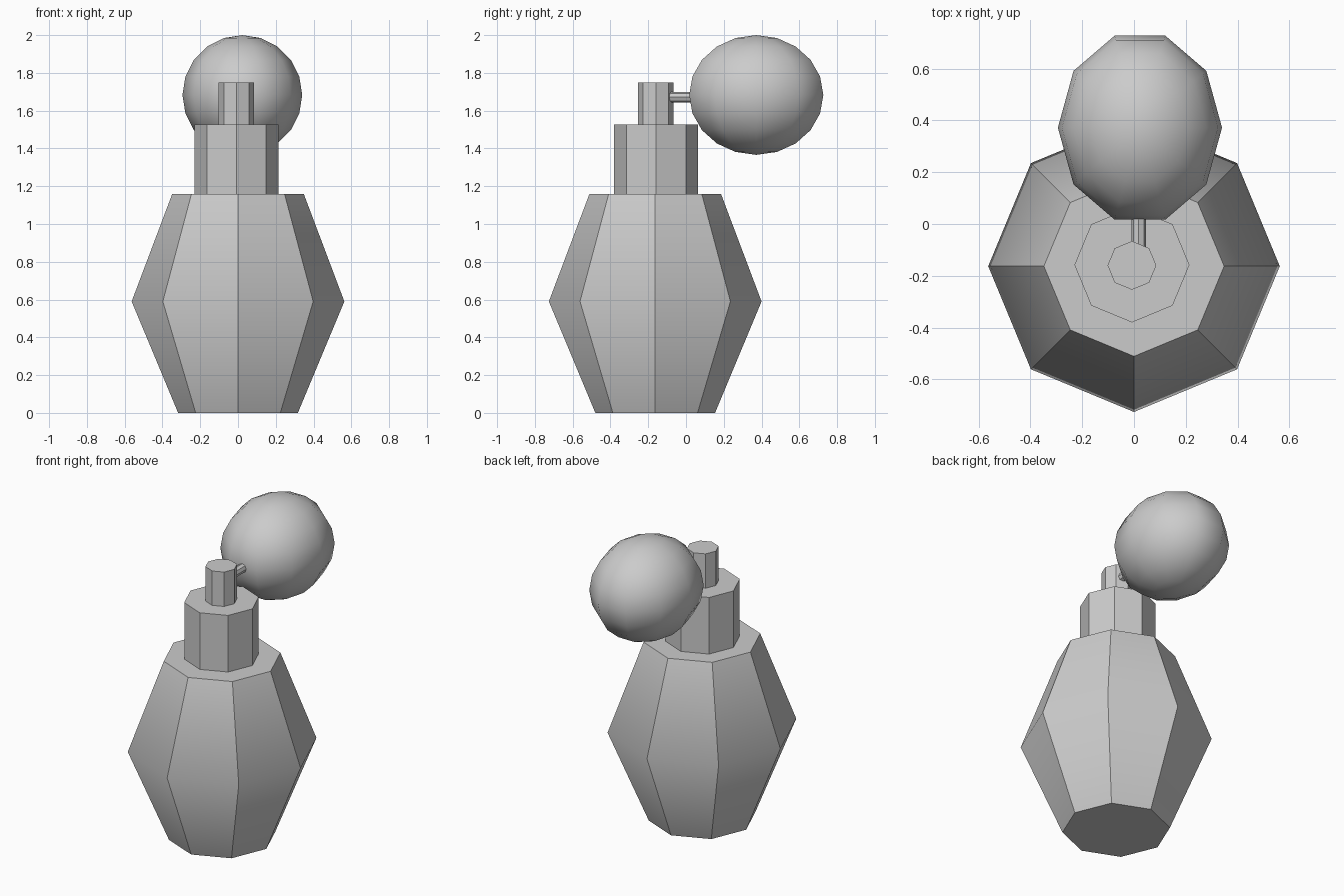
import bpy, bmesh
from math import cos, sin, pi, radians
from mathutils import Matrix

if "Cube" in bpy.data.objects:
    bpy.data.objects.remove(bpy.data.objects["Cube"])


def turned(name, profile, sides, centre, scale_y=1.0, matrix=None, shade="flat"):
    """Faceted turned solid from (radius, height) points, capped at both ends."""
    bm = bmesh.new()
    rings = [[bm.verts.new((r * cos(2 * pi * i / sides),
                            r * sin(2 * pi * i / sides) * scale_y, z))
              for i in range(sides)] for r, z in profile]
    for a, b in zip(rings, rings[1:]):
        for i in range(sides):
            j = (i + 1) % sides
            bm.faces.new((a[i], a[j], b[j], b[i]))
    if profile[0][0] > 0:
        bm.faces.new(rings[0][::-1])
    if profile[-1][0] > 0:
        bm.faces.new(rings[-1])
    bmesh.ops.remove_doubles(bm, verts=bm.verts[:], dist=1e-5)
    for f in bm.faces:
        f.smooth = shade != "flat"
    if shade == "facets":
        # crisp uprights and rims, soft shading across the inner rings
        top, bottom = profile[-1][1], profile[0][1]
        for e in bm.edges:
            z0, z1 = (v.co.z for v in e.verts)
            e.smooth = abs(z0 - z1) < 1e-5 and bottom + 1e-4 < z0 < top - 1e-4
    if matrix:
        bm.transform(matrix)
    bmesh.ops.recalc_face_normals(bm, faces=bm.faces[:])
    mesh = bpy.data.meshes.new(name)
    bm.to_mesh(mesh)
    bm.free()
    ob = bpy.data.objects.new(name, mesh)
    ob.location = centre
    bpy.context.collection.objects.link(ob)
    return ob


# Eight-sided bottle, collar and spray head
turned("bottle", [(0.317, 0), (0.563, 0.59), (0.348, 1.16)], 8,
       (0, -0.163, 0), shade="facets")
turned("collar", [(0.222, 1.15), (0.222, 1.527)], 8, (-0.008, -0.158, 0))
turned("spray_head", [(0.094, 1.52), (0.094, 1.75)], 8, (-0.008, -0.16, 0))

# Thin tube running back to the bulb
turned("tube", [(0.028, 0), (0.028, 0.16)], 8, (0.018, -0.10, 1.672),
       matrix=Matrix.Rotation(radians(-90), 4, 'X'))

# Squeeze bulb, ten sides and ten rings
R, RINGS = 0.317, 10
arc = [(R * sin(pi * k / RINGS) if 0 < k < RINGS else 0.0, -R * cos(pi * k / RINGS))
       for k in range(RINGS + 1)]
turned("squeeze_bulb", arc, 10, (0.023, 0.372, 1.683), scale_y=1.178, shade="smooth")
